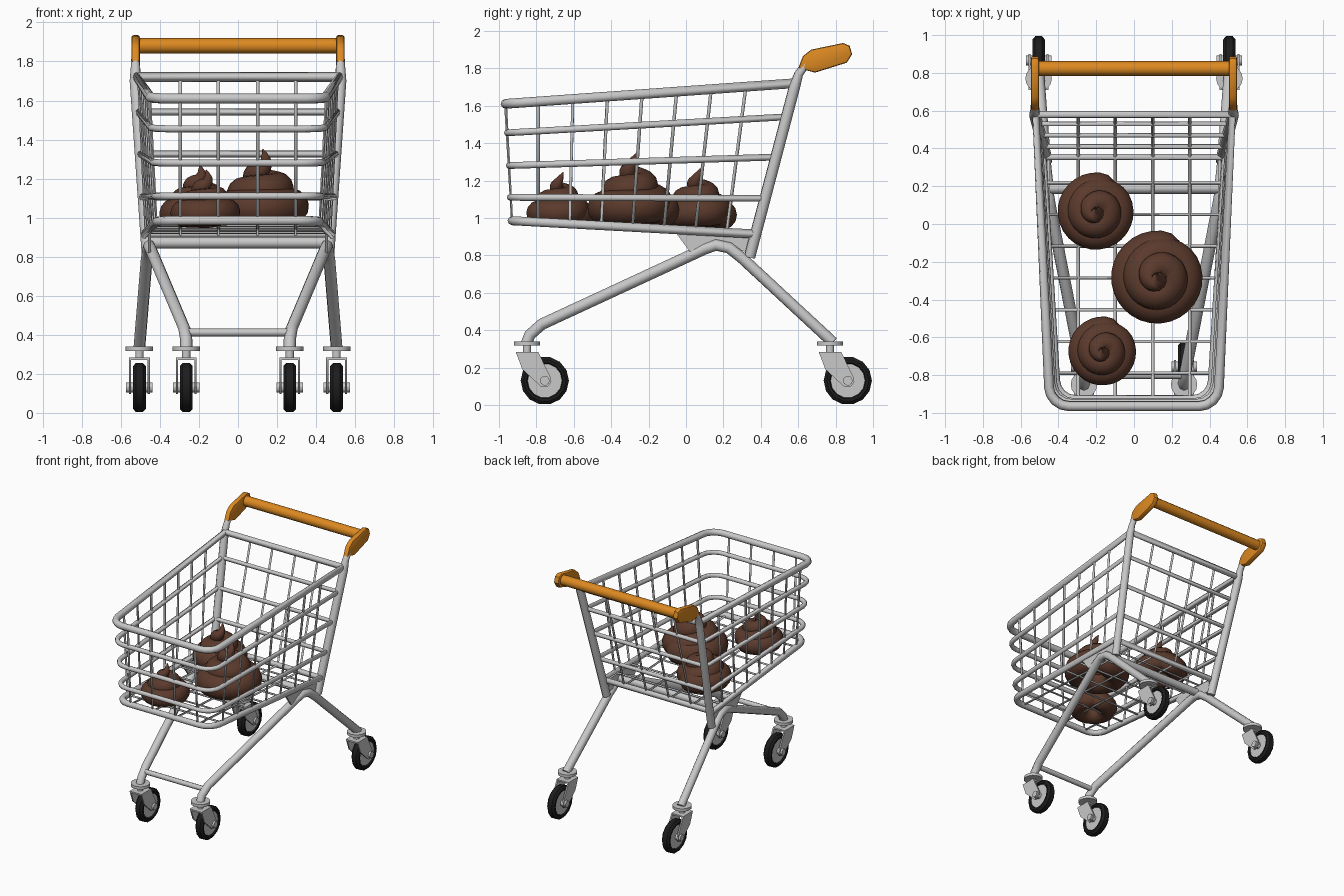
import bpy, bmesh, math
from mathutils import Vector, Matrix

if "Cube" in bpy.data.objects:
    bpy.data.objects.remove(bpy.data.objects["Cube"])


def material(name, rgb):
    m = bpy.data.materials.new(name)
    m.diffuse_color = (*rgb, 1)
    m.use_nodes = True
    m.node_tree.nodes["Principled BSDF"].inputs["Base Color"].default_value = m.diffuse_color
    return m


STEEL = material("silver steel", (0.58, 0.58, 0.58))
ORANGE = material("orange plastic", (0.72, 0.25, 0.015))
BLACK = material("black rubber", (0.012, 0.012, 0.012))
BROWN = material("brown", (0.105, 0.042, 0.025))


def finish(ob, mat, angle=40):
    ob.data.materials.clear()
    ob.data.materials.append(mat)
    bpy.ops.object.select_all(action='DESELECT')
    ob.select_set(True)
    bpy.context.view_layer.objects.active = ob
    if ob.type == 'CURVE':
        bpy.ops.object.convert(target='MESH')
    bpy.ops.object.shade_smooth_by_angle(angle=math.radians(angle))
    return ob


def tube(name, paths, radius, mat=STEEL, cyclic=False, res=2, radii=None):
    """Round tubes along one or more point paths."""
    cu = bpy.data.curves.new(name, 'CURVE')
    cu.dimensions = '3D'
    cu.bevel_depth, cu.bevel_resolution, cu.use_fill_caps = radius, res, True
    for pts in paths:
        sp = cu.splines.new('POLY')
        sp.points.add(len(pts) - 1)
        for i, p in enumerate(pts):
            sp.points[i].co = (*p, 1)
            if radii:
                sp.points[i].radius = radii[i]
        sp.use_cyclic_u = cyclic
    ob = bpy.data.objects.new(name, cu)
    bpy.context.collection.objects.link(ob)
    return finish(ob, mat, 60)


def mesh_object(name, bm, mat, angle=40):
    bmesh.ops.recalc_face_normals(bm, faces=bm.faces)
    me = bpy.data.meshes.new(name)
    bm.to_mesh(me)
    bm.free()
    ob = bpy.data.objects.new(name, me)
    bpy.context.collection.objects.link(ob)
    return finish(ob, mat, angle)


def slab(name, profile, x0, x1, mat, bevel=0):
    """Side profile (y, z) extruded from x0 to x1."""
    bm = bmesh.new()
    f = bm.faces.new([bm.verts.new((x0, y, z)) for y, z in profile])
    ext = bmesh.ops.extrude_face_region(bm, geom=[f])
    bmesh.ops.translate(bm, vec=(x1 - x0, 0, 0),
                        verts=[v for v in ext['geom'] if isinstance(v, bmesh.types.BMVert)])
    if bevel:
        edges = [e for e in bm.edges if abs(e.verts[0].co.x - e.verts[1].co.x) < 1e-5]
        bmesh.ops.bevel(bm, geom=edges, offset=bevel, segments=2, profile=0.5, affect='EDGES')
    return mesh_object(name, bm, mat)


def lathe_x(name, profile, centre, steps, mat, angle=40):
    """Closed (x, r) profile spun around an x axis through centre."""
    bm = bmesh.new()
    rings = [[bm.verts.new((centre[0] + x, centre[1] + r * math.cos(a), centre[2] + r * math.sin(a)))
              for x, r in profile] for a in (2 * math.pi * i / steps for i in range(steps))]
    n = len(profile)
    for i in range(steps):
        a, b = rings[i], rings[(i + 1) % steps]
        for j in range(n):
            bm.faces.new((a[j], a[(j + 1) % n], b[(j + 1) % n], b[j]))
    return mesh_object(name, bm, mat, angle)


def cylinder(name, centre, radius, depth, axis, mat, seg=16):
    bm = bmesh.new()
    rot = Matrix.Rotation(math.pi / 2, 4, 'Y') if axis == 'X' else Matrix()
    bmesh.ops.create_cone(bm, cap_ends=True, segments=seg, radius1=radius, radius2=radius,
                          depth=depth, matrix=Matrix.Translation(centre) @ rot)
    return mesh_object(name, bm, mat)


# Basket levels: front y, front z, back y, back z, front half width, back half width, tube radius
LEVELS = [(-0.965, 1.61, 0.58, 1.72, 0.445, 0.52, 0.026),
          (-0.955, 1.455, 0.53, 1.54, 0.44, 0.512, 0.018),
          (-0.945, 1.28, 0.47, 1.325, 0.43, 0.503, 0.018),
          (-0.94, 1.11, 0.41, 1.105, 0.42, 0.493, 0.018),
          (-0.93, 0.985, 0.355, 0.915, 0.41, 0.48, 0.024)]


def on_side(level, y):
    yf, zf, yb, zb, wf, wb, _ = level
    t = (y - yf) / (yb - yf)
    return Vector((wf + (wb - wf) * t, y, zf + (zb - zf) * t))


def flip(p, s):
    return Vector((p[0] * s, p[1], p[2]))


# Basket rings, with rounded front corners
names = ["basket_rim", "upper_ring", "middle_ring", "lower_ring", "basket_bottom_ring"]
for name, lv in zip(names, LEVELS):
    half = [on_side(lv, lv[2])]
    c = 0.1
    for k in range(5):
        a = math.pi / 2 * k / 4
        p = on_side(lv, lv[0] + c - c * math.sin(a))
        p.x -= c * (1 - math.cos(a))
        half.append(p)
    tube(name, [half + [flip(p, -1) for p in reversed(half)]], lv[6], cyclic=True)

# Basket wires: hoops down the sides and across the floor, and lengthwise loops
top, bot = LEVELS[0], LEVELS[-1]
hoops = []
for i in range(7):
    a, b = on_side(top, -0.79 + 0.185 * i), on_side(bot, -0.79 + 0.168 * i)
    hoops.append([a, b, flip(b, -1), flip(a, -1)])
tube("side_wires", hoops, 0.009, res=1)
loops = []
for x in (-0.295, -0.1, 0.1, 0.295):
    loops.append([(x, top[0], top[1]), (x, bot[0], bot[1]),
                  (x, bot[2], bot[3]), (x, top[2], top[3])])
tube("lengthwise_wires", loops, 0.009, res=1)

# Frame: uprights, legs, gussets and grips on both sides
GRIP = [(0.60, 1.80), (0.625, 1.865), (0.67, 1.90), (0.84, 1.935), (0.875, 1.92),
        (0.888, 1.875), (0.86, 1.83), (0.69, 1.777)]
GUSSET = [(-0.065, 0.935), (0.34, 0.915), (0.33, 0.82), (0.20, 0.83), (0.02, 0.82)]
for s, side in ((-1, "left"), (1, "right")):
    tube(side + "_upright", [[flip(p, s) for p in (
        (0.462, 0.34, 0.79), (0.525, 0.58, 1.70), (0.525, 0.603, 1.77),
        (0.525, 0.64, 1.82), (0.525, 0.72, 1.855))]], 0.031, radii=[1, 1, 0.8, 0.7, 0.6])
    tube(side + "_legs", [[flip(p, s) for p in (
        (0.265, -0.852, 0.33), (0.265, -0.835, 0.375), (0.275, -0.77, 0.432),
        (0.445, 0.10, 0.835), (0.455, 0.16, 0.855), (0.46, 0.23, 0.84),
        (0.468, 0.30, 0.785), (0.505, 0.785, 0.335))]], 0.031)
    slab(side + "_gusset", GUSSET, s * 0.445, s * 0.46, STEEL)
    slab(side + "_grip", GRIP, s * 0.503, s * 0.546, ORANGE, 0.012)
tube("front_leg_crossbar", [[(-0.265, -0.80, 0.412), (0.265, -0.80, 0.412)]], 0.02)
tube("rear_crossbar", [[(-0.455, 0.19, 0.872), (0.455, 0.19, 0.872)]], 0.03)
tube("handle_bar", [[(-0.525, 0.823, 1.88), (0.525, 0.823, 1.88)]], 0.039, ORANGE, res=4)

# Casters: tyre, hub, fork, axle and swivel disc
TYRE = [(-0.02, 0.09), (-0.032, 0.098), (-0.033, 0.112), (-0.018, 0.129),
        (0.018, 0.129), (0.033, 0.112), (0.032, 0.098), (0.02, 0.09)]
FORK = [(-0.155, 0.283), (-0.035, 0.283), (0.03, 0.15), (0.035, 0.122), (0.018, 0.1),
        (-0.02, 0.098), (-0.12, 0.19)]
for tag, x, y in (("front", 0.265, -0.755), ("back", 0.505, 0.865)):
    for s, side in ((-1, "left"), (1, "right")):
        n, cx = f"{tag}_{side}_", x * s
        lathe_x(n + "tyre", TYRE, (cx, y, 0.13), 14, BLACK)
        cylinder(n + "hub", (cx, y, 0.13), 0.096, 0.046, 'X', STEEL, 14)
        cylinder(n + "axle", (cx, y, 0.13), 0.026, 0.135, 'X', STEEL, 10)
        for d in (-1, 1):
            slab(n + "fork", [(y + a, b) for a, b in FORK],
                 cx + d * 0.042, cx + d * 0.053, STEEL)
        slab(n + "fork_top", [(y - 0.155, 0.272), (y - 0.155, 0.283), (y - 0.035, 0.283),
                              (y - 0.035, 0.272)], cx - 0.05, cx + 0.05, STEEL)
        cylinder(n + "swivel_stem", (cx, y - 0.095, 0.30), 0.022, 0.05, 'Z', STEEL, 10)
        cylinder(n + "swivel_disc", (cx, y - 0.095, 0.329), 0.07, 0.022, 'Z', STEEL)


# Swirled piles: one tapering tube wound up into a point
KEYS = [(0.0, 0.155, 0.098, 0.095), (1.0, 0.145, 0.092, 0.115), (1.35, 0.10, 0.085, 0.175),
        (2.0, 0.075, 0.08, 0.215), (2.35, 0.04, 0.062, 0.27), (2.7, 0.02, 0.042, 0.315),
        (3.0, 0.015, 0.02, 0.37), (3.15, 0.025, 0.003, 0.405)]  # turn, swirl r, tube r, height


def pile(name, x, y, z, size):
    pts, rad = [], []
    steps = 90
    for i in range(steps + 1):
        t = KEYS[-1][0] * i / steps
        k = next(j for j in range(len(KEYS) - 1) if t <= KEYS[j + 1][0] + 1e-6)
        a, b = KEYS[k], KEYS[k + 1]
        f = (t - a[0]) / (b[0] - a[0])
        R, r, h = (a[j] + (b[j] - a[j]) * f for j in (1, 2, 3))
        ang = 2 * math.pi * t + 0.6
        pts.append((x + size * R * math.cos(ang), y + size * R * math.sin(ang), z + size * h))
        rad.append(size * r * min(1, 0.35 + 0.2 * i))
    tube(name, [pts], 1.0, BROWN, res=5, radii=rad)


pile("large_pile", 0.125, -0.285, 0.945, 1.0)
pile("rear_pile", -0.20, 0.065, 0.935, 0.83)
pile("front_pile", -0.165, -0.675, 0.945, 0.74)
